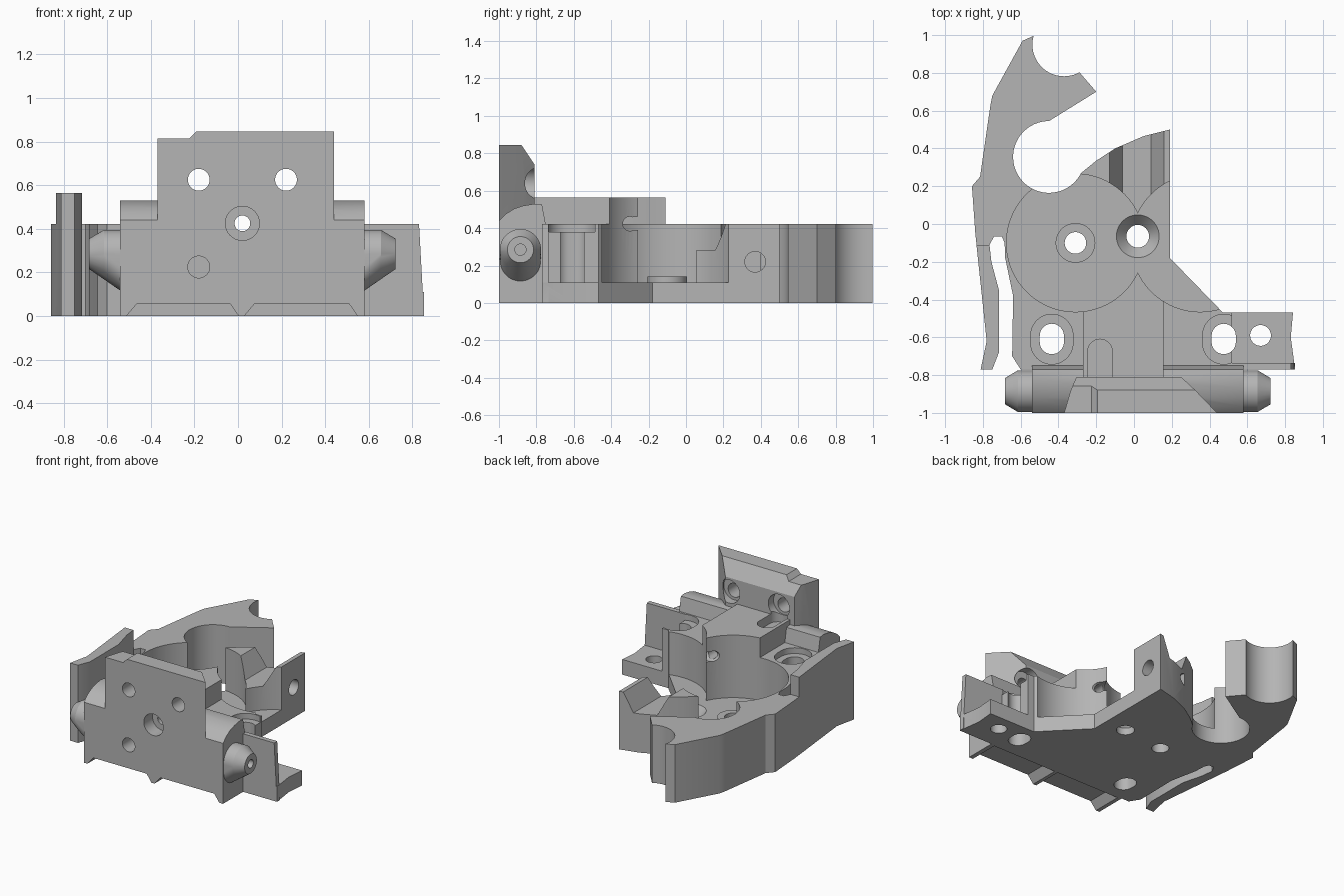
import bpy, bmesh, math
from math import cos, sin, pi, radians

if "Cube" in bpy.data.objects:
    bpy.data.objects.remove(bpy.data.objects["Cube"])

mat = bpy.data.materials.new("plain_grey")
mat.diffuse_color = (0.46, 0.46, 0.46, 1)
mat.use_nodes = True
mat.node_tree.nodes["Principled BSDF"].inputs["Base Color"].default_value = mat.diffuse_color


def finish(bm, name):
    bmesh.ops.recalc_face_normals(bm, faces=bm.faces)
    me = bpy.data.meshes.new(name)
    bm.to_mesh(me)
    bm.free()
    me.materials.append(mat)
    ob = bpy.data.objects.new(name, me)
    bpy.context.scene.collection.objects.link(ob)
    return ob


def hull(pts, name="helper"):
    bm = bmesh.new()
    vs = [bm.verts.new(p) for p in pts]
    r = bmesh.ops.convex_hull(bm, input=vs)
    junk = {v for v in r["geom_interior"] + r["geom_unused"] if isinstance(v, bmesh.types.BMVert)}
    if junk:
        bmesh.ops.delete(bm, geom=list(junk), context='VERTS')
    bmesh.ops.dissolve_limit(bm, angle_limit=0.001, verts=bm.verts, edges=bm.edges)
    return finish(bm, name)


def prism(poly, z0, z1, name="helper"):
    bm = bmesh.new()
    f = bm.faces.new([bm.verts.new((x, y, z0)) for x, y in poly])
    r = bmesh.ops.extrude_face_region(bm, geom=[f])
    bmesh.ops.translate(bm, vec=(0, 0, z1 - z0),
                        verts=[v for v in r["geom"] if isinstance(v, bmesh.types.BMVert)])
    return finish(bm, name)


def box(x0, x1, y0, y1, z0, z1):
    return hull([(x, y, z) for x in (x0, x1) for y in (y0, y1) for z in (z0, z1)])


def ring(axis, at, a, b, r, n=48):
    """Circle across an axis; (a, b) are the other two coordinates in order."""
    out = []
    for i in range(n):
        p = [a + r * cos(2 * pi * i / n), b + r * sin(2 * pi * i / n)]
        p.insert("xyz".index(axis), at)
        out.append(tuple(p))
    return out


def cyl(axis, t0, t1, a, b, r, r2=None, n=48):
    return hull(ring(axis, t0, a, b, r, n) + ring(axis, t1, a, b, r2 or r, n))


def stadium(x, y0, y1, r, z0, z1):
    return hull([p for z in (z0, z1) for y in (y0, y1) for p in ring('z', z, x, y, r, 40)])


def arc(cx, cy, r, a0, a1, n):
    return [(cx + r * cos(radians(a0 + (a1 - a0) * i / n)),
             cy + r * sin(radians(a0 + (a1 - a0) * i / n))) for i in range(n + 1)]


# main body outline: hook arm, side fin, slot, mounting edge, idler block
outline = [(-.59, .97), (-.75, .68), (-.76, .63), (-.815, .25), (-.858, .2), (-.84, -.05),
           (-.78, -.62), (-.812, -.77), (-.75, -.77), (-.715, -.68), (-.715, -.35), (-.755, -.2),
           (-.765, -.11), (-.74, -.065), (-.70, -.065), (-.685, -.1), (-.682, -.18), (-.64, -.38),
           (-.645, -.7), (-.6, -.77), (.52, -.77), (.52, -.468), (.47, -.468), (.19, -.18), (.19, .5),
           (.05, .465), (-.1, .4), (-.2, .335)]
outline += arc(-.45, .355, .19, -26.6, -270, 40)
outline += [(-.2, .7)] + arc(-.37, .95, .168, -61, -196, 24)
body = prism(outline, 0, .422, "carriage_body")


def apply(op, tool):
    m = body.modifiers.new("b", 'BOOLEAN')
    m.operation, m.object, m.solver = op, tool, 'EXACT'
    bpy.context.view_layer.objects.active = body
    bpy.ops.object.modifier_apply(modifier="b")
    bpy.data.objects.remove(tool)


def add(tool):
    apply('UNION', tool)


def cut(tool):
    apply('DIFFERENCE', tool)


# raised fin and central block
add(prism([(-.834, -.11), (-.78, -.62), (-.812, -.77), (-.75, -.77), (-.715, -.68),
           (-.715, -.35), (-.755, -.2), (-.765, -.11)], .2, .565))
add(box(-.27, .155, -.82, -.25, .2, .565))

# front shoulders and tall front plate
side = [(-1, 0), (-.75, 0), (-.75, .42), (-.77, .525), (-.81, .53), (-.87, .52), (-.92, .503),
        (-.965, .475), (-1, .44)]
add(hull([(x, y, z) for x in (-.54, .58) for y, z in side]))
add(hull([(-.37, -1, .1), (.44, -1, .1), (-.37, -1, .845), (.44, -1, .845),
          (-.335, -.88, .845), (.325, -.88, .845), (-.305, -.81, .74), (.25, -.81, .74),
          (-.305, -.81, .1), (.25, -.81, .1)]))
cut(hull([(x, y, z) for y in (-1.1, -.7) for x, z in
          ((-.5, .813), (-.225, .813), (-.18, .858), (-.18, .9), (-.5, .9))]))

# right tab with thin upright wall
add(prism([(.5, -.77), (.853, -.77), (.83, -.6), (.842, -.468), (.5, -.468)], 0, .11))
add(hull([(x, y, z) for y in (-.77, -.735)
          for x, z in ((.5, 0), (.853, 0), (.83, .422), (.5, .422))]))
cut(cyl('z', -.1, .3, .67, -.59, .055))

# side pivots
for s, x in ((-1, -.54), (1, .58)):
    add(hull(ring('x', x - s * .05, -.885, .285, .11) + ring('x', x, -.885, .225, .108) +
             ring('x', x + s * .075, -.885, .285, .11) + ring('x', x + s * .142, -.885, .285, .07)))
    cut(cyl('x', x + s * .02, x + s * .2, -.885, .285, .03))

# twin gear pockets
for x in (-.31, .35):
    cut(cyl('z', .11, 1, x, -.1, .365, n=96))
# raised ring and floor holes
add(cyl('z', .05, .142, -.31, -.1, .105))
cut(cyl('z', -.1, .3, -.31, -.1, .057))
cut(cyl('z', -.1, .3, .02, -.065, .06))
cut(cyl('z', .05, .12, .02, -.065, .06, .122))

# idler block: valley on top and cross hole
cut(hull([(x, y, z) for y in (.02, .6) for x, z in
          ((-.135, .432), (-.06, .282), (.09, .282), (.165, .432))]))
cut(cyl('x', -.1, .3, .37, .22, .055))

# adjustable mounting slots with counterbores
for x in (-.435, .475):
    cut(stadium(x, -.63, -.59, .112, .38, .5))
    cut(stadium(x, -.625, -.592, .064, -.1, .5))

# groove and small cross notch in central block
cut(stadium(-.18, -.8, -.675, .065, .5, .6))
cut(cyl('x', -.3, .3, -.3, .423, .038))

# front plate holes
for x in (-.18, .22):
    cut(cyl('y', -1.1, -.6, x, .625, .05))
    cut(cyl('y', -.87, -.7, x, .64, .085))
cut(cyl('y', -1.1, -.9, .02, .425, .078))
cut(cyl('y', -1.1, -.1, .02, .425, .036))
cut(cyl('y', -1.1, -.8, -.18, .225, .05))

# bottom notches between the three front feet
for a, b in ((-.51, 0), (.03, .545)):
    cut(hull([(x, y, z) for y in (-1.1, -.78) for x, z in
              ((a - .01, -.01), (b + .01, -.01), (b - .035, .055), (a + .045, .055))]))

bpy.ops.object.select_all(action='DESELECT')
body.select_set(True)
bpy.context.view_layer.objects.active = body
bpy.ops.object.shade_smooth_by_angle(angle=radians(25))
